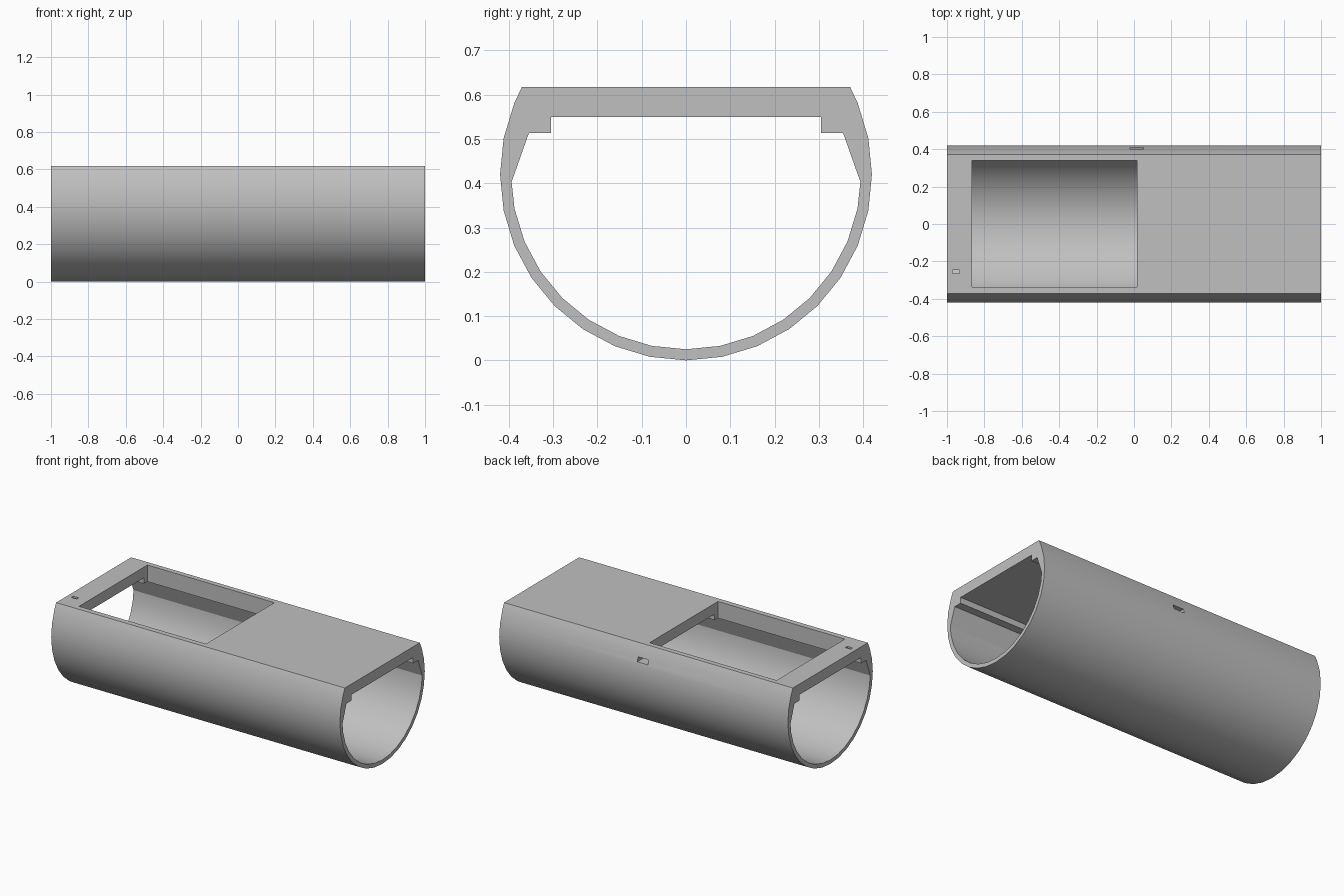
import bpy, bmesh
from math import sin, cos, pi

cube = bpy.data.objects.get("Cube")
if cube:
    bpy.data.objects.remove(cube)

RADIUS, BORE, TOP, SIDES = 0.42, 0.395, 0.617, 32

grey = bpy.data.materials.new("plain grey")
grey.use_nodes = True
colour = (0.53, 0.53, 0.53, 1)
grey.diffuse_color = colour
grey.node_tree.nodes["Principled BSDF"].inputs["Base Color"].default_value = colour


def arc(radius, last):
    """Points on the round wall, from the bottom centre upwards."""
    steps = [2 * pi * k / SIDES for k in range(last + 1)]
    return [(radius * sin(a), RADIUS - radius * cos(a)) for a in steps]


def mirrored(half):
    """Close a half section whose first point lies on the centre line."""
    return half + [(-y, z) for y, z in reversed(half[1:])]


def prism(name, section, x0, x1):
    """Extrude a (y, z) section along x."""
    bm = bmesh.new()
    face = bm.faces.new([bm.verts.new((x0, y, z)) for y, z in section])
    new = bmesh.ops.extrude_face_region(bm, geom=[face])["geom"]
    verts = [v for v in new if isinstance(v, bmesh.types.BMVert)]
    bmesh.ops.translate(bm, verts=verts, vec=(x1 - x0, 0, 0))
    bmesh.ops.recalc_face_normals(bm, faces=bm.faces)
    mesh = bpy.data.meshes.new(name)
    bm.to_mesh(mesh)
    bm.free()
    obj = bpy.data.objects.new(name, mesh)
    obj.data.materials.append(grey)
    bpy.context.collection.objects.link(obj)
    return obj


def box(name, x0, x1, y0, y1, z0, z1):
    return prism(name, [(y0, z0), (y1, z0), (y1, z1), (y0, z1)], x0, x1)


# Round body with a flat top
outer = arc(RADIUS, 10) + [(0.371, TOP)]
body = prism("tube_housing", mirrored(outer), -1, 1)

# Hollow inside with a stepped rail below the top plate
inner = arc(BORE, 7) + [(0.394, 0.403), (0.355, 0.513), (0.305, 0.513), (0.305, 0.55)]
cutters = [
    prism("bore_cutter", mirrored(inner), -1.1, 1.1),
    box("window_cutter", -0.865, 0.015, -0.337, 0.339, 0.46, 0.7),
    box("top_slot_cutter", -0.97, -0.932, -0.265, -0.245, 0.5, 0.7),
    box("side_slot_cutter", -0.022, 0.052, 0.3, 0.5, 0.514, 0.542),
]

bpy.context.view_layer.objects.active = body
for cutter in cutters:
    cutter.hide_render = True
    mod = body.modifiers.new(cutter.name, "BOOLEAN")
    mod.operation = "DIFFERENCE"
    mod.solver = "EXACT"
    mod.object = cutter
    bpy.ops.object.modifier_apply(modifier=mod.name)
    bpy.data.objects.remove(cutter)

# Smooth round walls, crisp edges elsewhere
bpy.ops.object.select_all(action="DESELECT")
body.select_set(True)
bpy.ops.object.shade_smooth_by_angle(angle=pi / 9)
